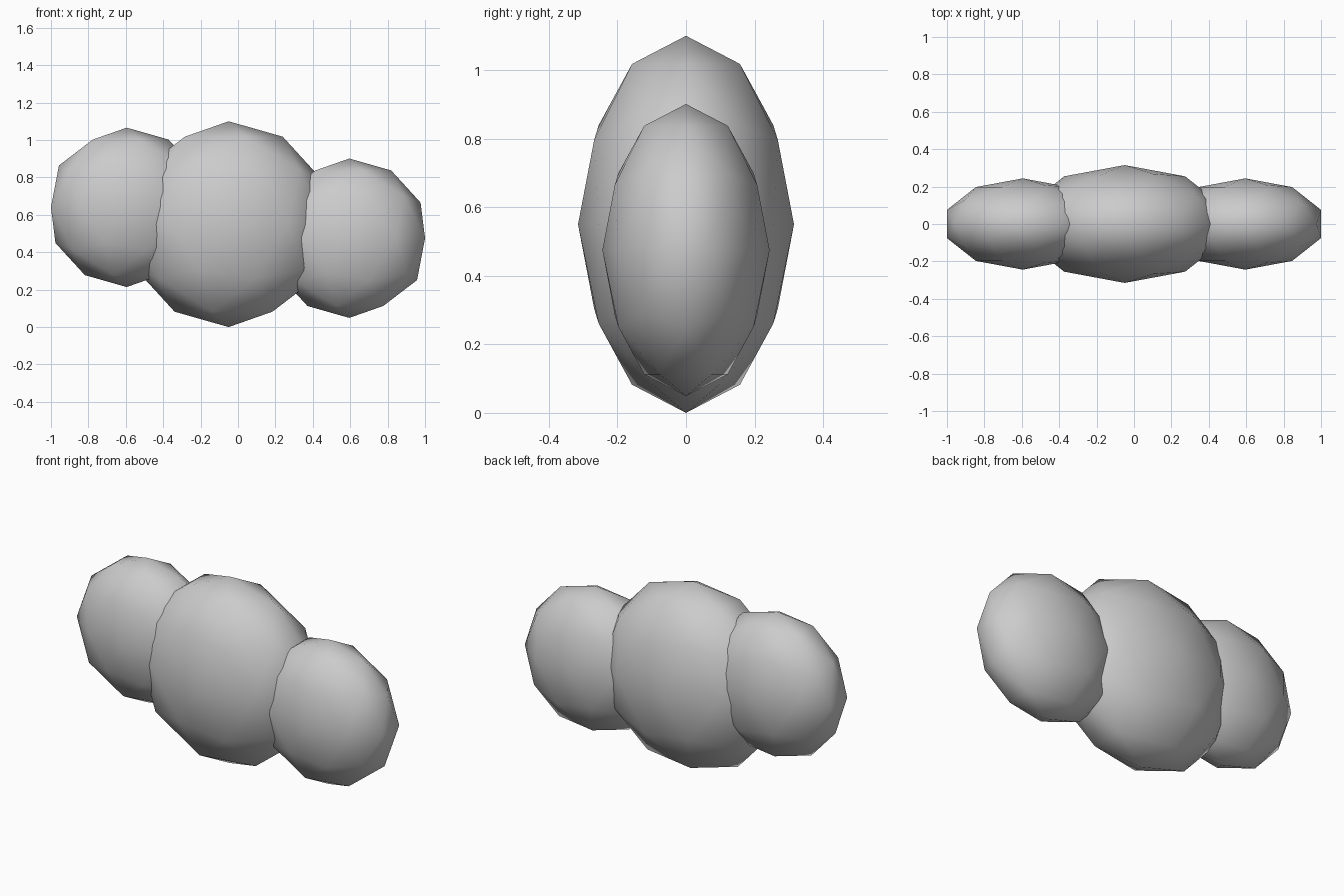
import bpy

if "Cube" in bpy.data.objects:
    bpy.data.objects.remove(bpy.data.objects["Cube"])

# Flattened low-poly puff: an icosphere squashed front to back
def puff(name, x, z, radius, depth):
    bpy.ops.mesh.primitive_ico_sphere_add(subdivisions=2, radius=1, location=(x, 0, z))
    ob = bpy.context.object
    ob.name = name
    ob.scale = (radius, depth, radius)
    bpy.ops.object.transform_apply(location=False, rotation=False, scale=True)
    bpy.ops.object.shade_smooth()
    return ob

# Large middle puff and two smaller side puffs of the cloud
puff("cloud_middle", -0.05, 0.55, 0.55, 0.315)
puff("cloud_left", -0.595, 0.64, 0.426, 0.244)
puff("cloud_right", 0.595, 0.475, 0.426, 0.244)
